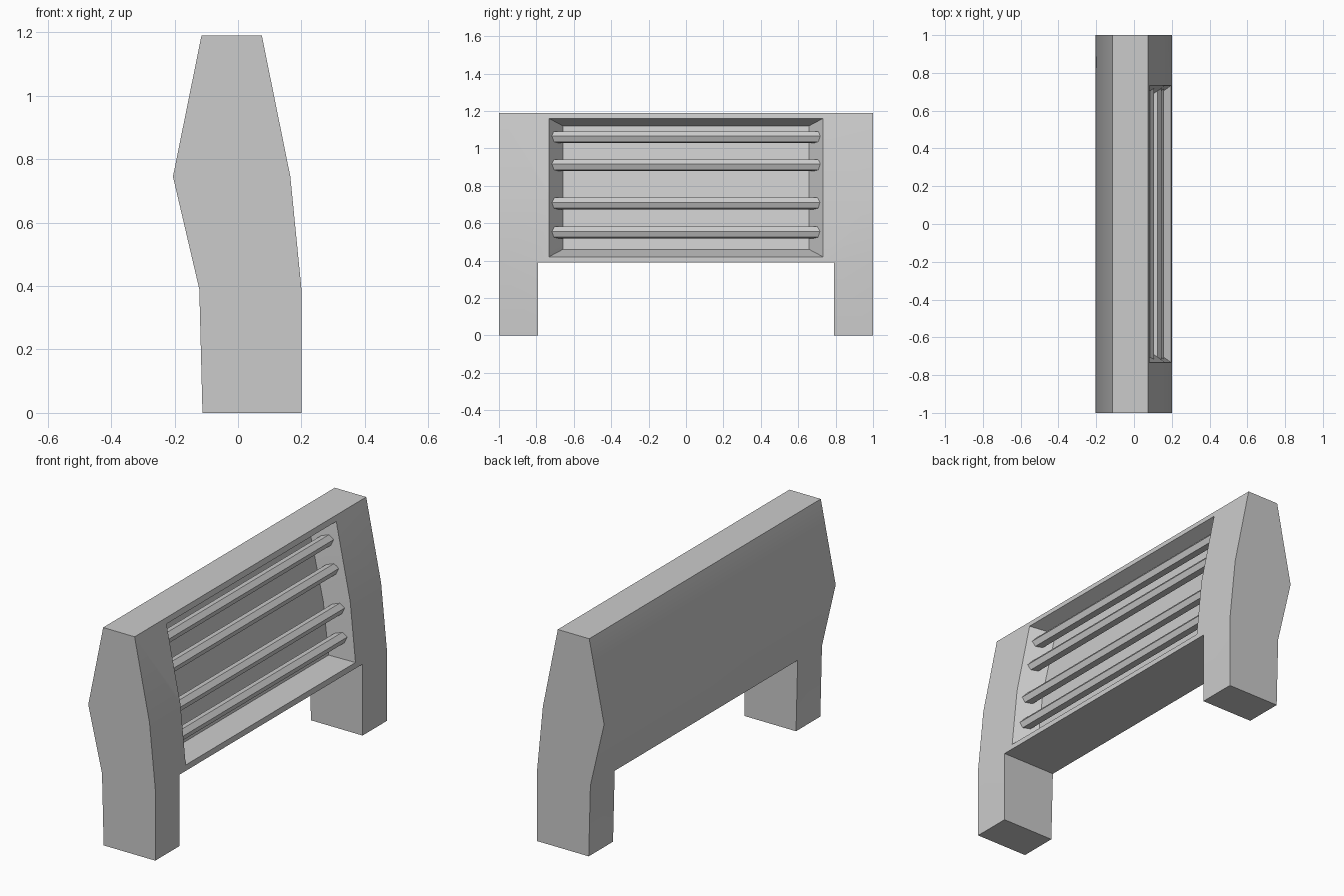
import bpy, bmesh, math
from mathutils import Vector

cube = bpy.data.objects.get("Cube")
if cube:
    bpy.data.objects.remove(cube, do_unlink=True)

grey = bpy.data.materials.new("plain_grey")
grey.use_nodes = True
grey.diffuse_color = (0.6, 0.6, 0.6, 1)
grey.node_tree.nodes["Principled BSDF"].inputs["Base Color"].default_value = grey.diffuse_color

# Side profile: front edge upward, then back edge downward (x, z)
FRONT = [(0.2, 0), (0.2, 0.39), (0.165, 0.745), (0.075, 1.19)]
BACK = [(-0.115, 1.19), (-0.205, 0.745), (-0.122, 0.39), (-0.112, 0)]


def front_x(z):
    """Depth of the front surface at a height."""
    for (x0, z0), (x1, z1) in zip(FRONT, FRONT[1:]):
        if z <= z1:
            return x0 + (x1 - x0) * (z - z0) / (z1 - z0)
    return FRONT[-1][0]


def loft(name, rings):
    """Join matching closed rings of points and cap both ends."""
    bm = bmesh.new()
    loops = [[bm.verts.new(p) for p in ring] for ring in rings]
    for a, b in zip(loops, loops[1:]):
        for i in range(len(a)):
            j = (i + 1) % len(a)
            bm.faces.new((a[i], a[j], b[j], b[i]))
    bm.faces.new(loops[0])
    bm.faces.new(loops[-1])
    bmesh.ops.recalc_face_normals(bm, faces=bm.faces)
    mesh = bpy.data.meshes.new(name)
    bm.to_mesh(mesh)
    bm.free()
    mesh.materials.append(grey)
    obj = bpy.data.objects.new(name, mesh)
    bpy.context.collection.objects.link(obj)
    return obj


def activate(obj):
    bpy.ops.object.select_all(action='DESELECT')
    obj.select_set(True)
    bpy.context.view_layer.objects.active = obj


def prism(name, outline, half_length):
    return loft(name, [[(x, y, z) for x, z in outline] for y in (-half_length, half_length)])


def cut(target, cutter):
    cutter.hide_render = True
    mod = target.modifiers.new("cut", 'BOOLEAN')
    mod.operation = 'DIFFERENCE'
    mod.solver = 'EXACT'
    mod.object = cutter
    activate(target)
    bpy.ops.object.modifier_apply(modifier=mod.name)
    bpy.data.objects.remove(cutter, do_unlink=True)


# Bench back with two legs
body = prism("backrest_and_legs", FRONT + BACK, 1.0)
cut(body, prism("leg_gap_cutter", [(-0.5, -0.1), (0.5, -0.1), (0.5, 0.39), (-0.5, 0.39)], 0.79))

# Recess with sloping walls whose floor follows the bent front
DEPTH = 0.11


def recess_ring(t):
    """Outline at depth fraction t, from rim (0) to floor (1)."""
    y = 0.733 - 0.075 * t
    heights = (0.42 + 0.04 * t, 0.745, 1.16 - 0.04 * t)
    rim = [(front_x(z) - DEPTH * t, z) for z in (0.42, 0.745, 1.16)]
    column = [(x, z) for (x, _), z in zip(rim, heights)]
    return [(x, -y, z) for x, z in column] + [(x, y, z) for x, z in reversed(column)]


cut(body, loft("recess_cutter", [recess_ring(-0.1), recess_ring(1)]))

# Four six-sided slats running into the recess walls
RADIUS = 0.033
slats = []
for n, z in enumerate((0.55, 0.705, 0.91, 1.06), 1):
    cx = front_x(z) - 0.057
    angles = [math.radians(60 * k + 10) for k in range(6)]
    hexagon = [(cx + RADIUS * math.cos(a), z + RADIUS * math.sin(a)) for a in angles]
    slats.append(prism("slat_%d" % n, hexagon, 0.72))
    # Slope the slat ends to stay inside the walls
    for v in slats[-1].data.vertices:
        depth = front_x(z) - v.co.x
        v.co.y = math.copysign(0.737 - 0.68 * depth, v.co.y)

for obj in [body] + slats:
    activate(obj)
    bpy.ops.object.shade_smooth_by_angle(angle=math.radians(30))
